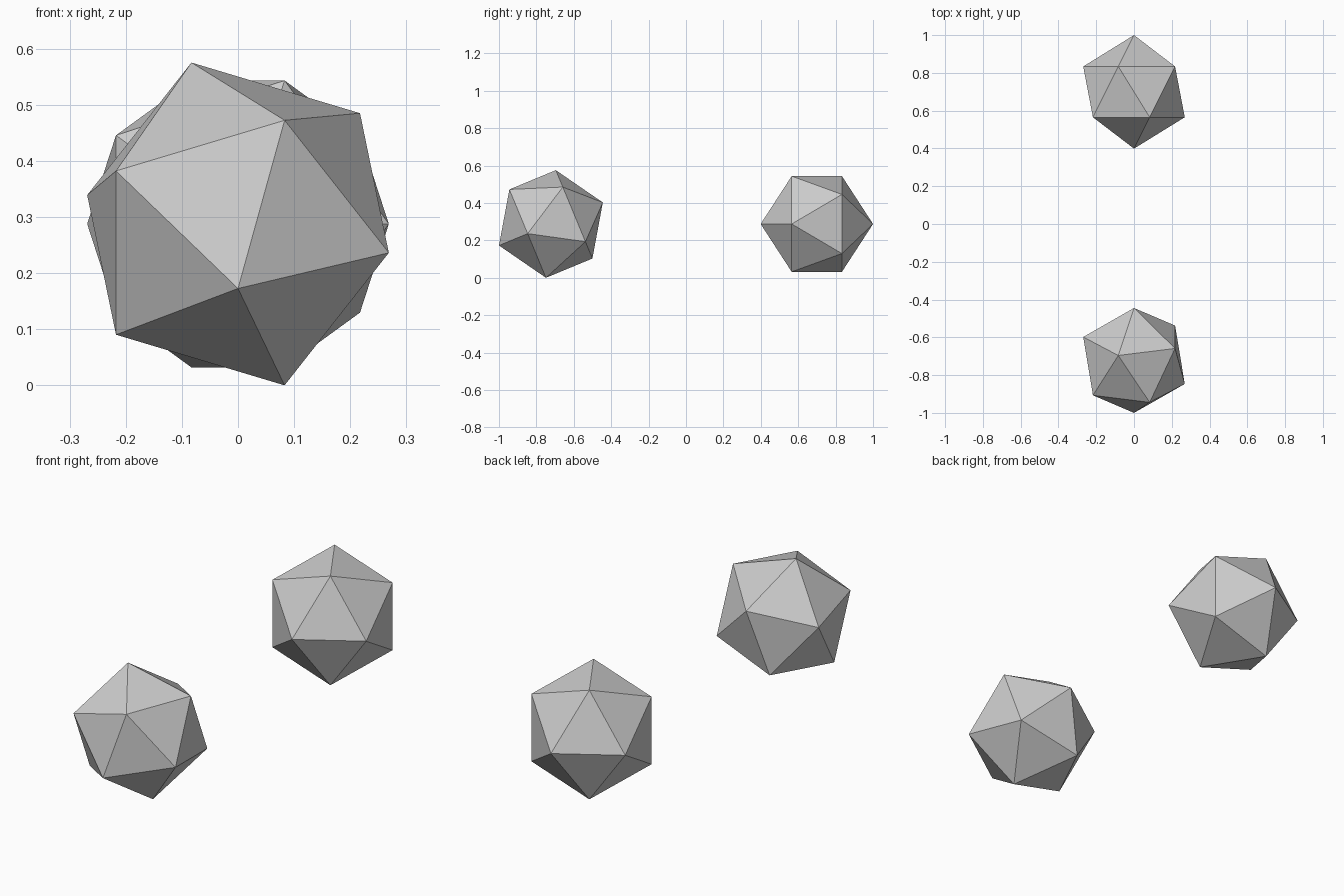
import bpy
from math import radians, cos, sin

if "Cube" in bpy.data.objects:
    bpy.data.objects.remove(bpy.data.objects["Cube"])

R = 0.3005                     # circumscribed radius of each solid
TILT = radians(22.5)           # extra roll of the front solid
# the tilted solid rests its lowest corner on the ground
Z = R * (0.85065 * cos(TILT) + 0.44721 * sin(TILT))


def icosahedron(name, y, roll):
    bpy.ops.mesh.primitive_ico_sphere_add(
        subdivisions=1, radius=R, location=(0, y, Z), rotation=(roll, 0, 0))
    bpy.context.object.name = name


# rear solid: axis lies along y
icosahedron("rear_icosahedron", 1 - R, radians(90))
# front solid: same, tipped forward
icosahedron("front_icosahedron", -1 + R * cos(TILT), radians(90) + TILT)
